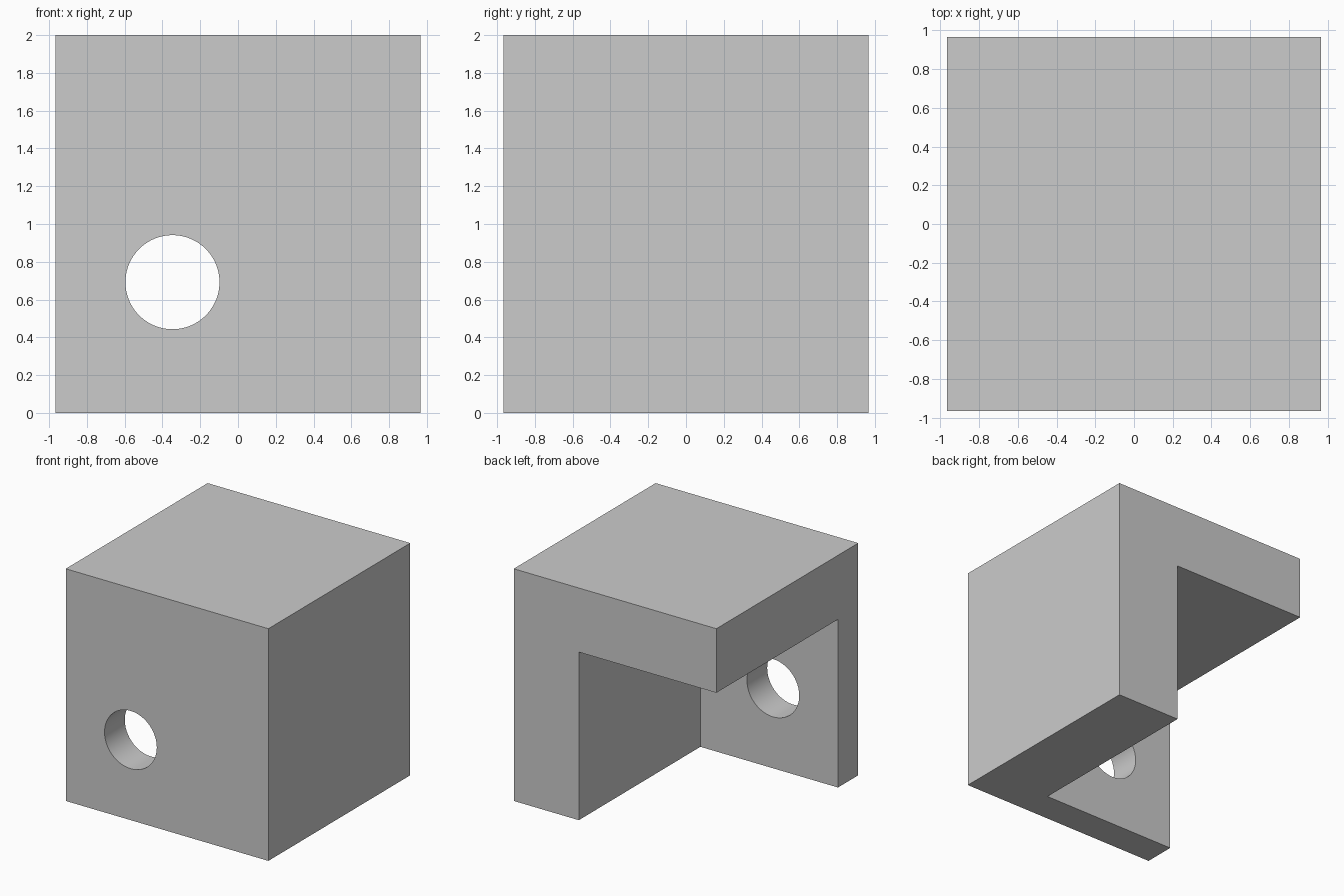
import bpy
import bmesh
from mathutils import Vector

cube = bpy.data.objects.get("Cube")
if cube:
    bpy.data.objects.remove(cube, do_unlink=True)

HALF = 0.9655      # half of width and depth
HEIGHT = 2.0
SIDE_WALL = 0.62
FRONT_WALL = 0.276
TOP_SLAB = 0.552

grey = bpy.data.materials.new("plain_grey")
grey.use_nodes = True
colour = (0.6, 0.6, 0.6, 1)
grey.diffuse_color = colour
grey.node_tree.nodes["Principled BSDF"].inputs["Base Color"].default_value = colour


def box(name, low, high):
    """Axis-aligned box between two corners."""
    low, high = Vector(low), Vector(high)
    bm = bmesh.new()
    bmesh.ops.create_cube(bm, size=1)
    for v in bm.verts:
        v.co = (low + high) / 2 + v.co * (high - low)
    mesh = bpy.data.meshes.new(name)
    bm.to_mesh(mesh)
    bm.free()
    obj = bpy.data.objects.new(name, mesh)
    bpy.context.collection.objects.link(obj)
    obj.data.materials.append(grey)
    return obj


def cut(target, cutter):
    """Subtract a hidden cutter and apply the result."""
    cutter.hide_render = True
    mod = target.modifiers.new("cut", "BOOLEAN")
    mod.operation = "DIFFERENCE"
    mod.solver = "EXACT"
    mod.object = cutter
    bpy.context.view_layer.objects.active = target
    bpy.ops.object.modifier_apply(modifier=mod.name)
    bpy.data.objects.remove(cutter, do_unlink=True)


# Solid block
bracket = box("corner_bracket", (-HALF, -HALF, 0), (HALF, HALF, HEIGHT))

# Open corner, leaving a front wall, a left wall and a top slab
cut(bracket, box("corner_cutter",
                 (-HALF - 1, -HALF + FRONT_WALL, -1),
                 (HALF - SIDE_WALL, HALF + 1, HEIGHT - TOP_SLAB)))

# Round hole through the front wall
bpy.ops.mesh.primitive_cylinder_add(
    vertices=96, radius=0.249, depth=0.8,
    location=(-0.347, -HALF, 0.692), rotation=(1.570796, 0, 0))
hole = bpy.context.object
hole.name = "hole_cutter"
hole.data.materials.append(grey)
cut(bracket, hole)

# Smooth hole wall with crisp edges
bpy.ops.object.select_all(action="DESELECT")
bracket.select_set(True)
bpy.context.view_layer.objects.active = bracket
bpy.ops.object.shade_smooth_by_angle(angle=0.5)
